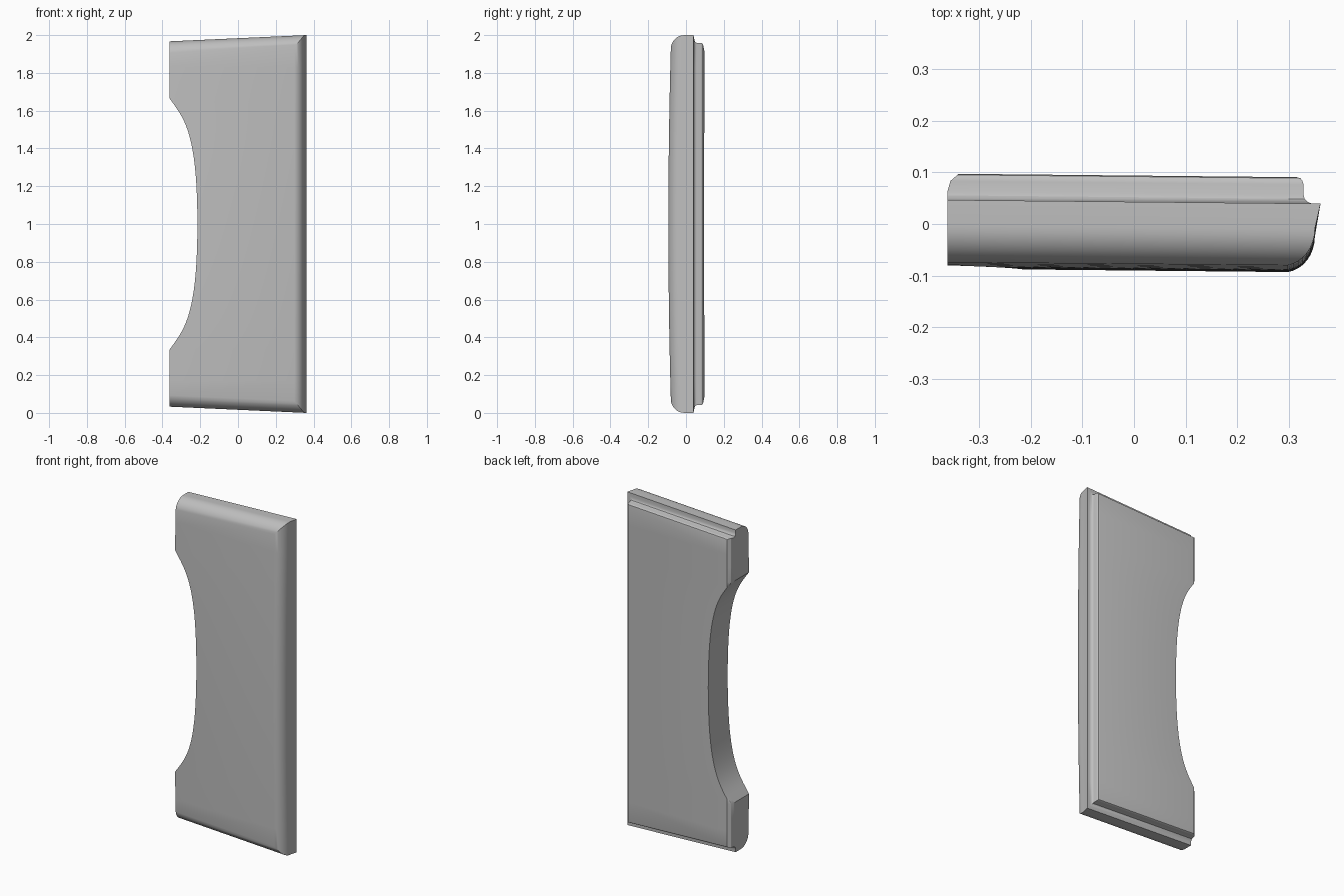
import bpy
import bmesh
import math
from mathutils import Vector
from mathutils.geometry import interpolate_bezier

cube = bpy.data.objects.get("Cube")
if cube:
    bpy.data.objects.remove(cube, do_unlink=True)

LEFT, RIGHT, TAPER = -0.362, 0.362, 0.033

# Material
gray = bpy.data.materials.new("plain gray")
gray.use_nodes = True
color = (0.52, 0.52, 0.52, 1)
gray.diffuse_color = color
gray.node_tree.nodes["Principled BSDF"].inputs["Base Color"].default_value = color

# Edge profile from front to back: side inset, end inset, depth
profile = []
for i in range(9):
    a = math.radians(8 + 82 * i / 8)
    profile.append((0.072 - 0.061 * math.sin(a), 0.07 - 0.07 * math.sin(a),
                    -0.021 - 0.07 * math.cos(a)))
profile += [(0.0, 0.0, 0.043), (0.016, 0.018, 0.043), (0.025, 0.028, 0.046),
            (0.031, 0.036, 0.052), (0.033, 0.039, 0.060), (0.033, 0.039, 0.080),
            (0.035, 0.041, 0.087), (0.039, 0.045, 0.092), (0.046, 0.052, 0.094)]

# Handhold cutout: half of the curved left side, as (x, height from middle)
curve = interpolate_bezier(Vector((-0.215, 0)), Vector((-0.215, 0.5)),
                           Vector((-0.29, 0.56)), Vector((LEFT, 0.665)), 20)
half = [(p.x, p.y) for p in curve] + [(LEFT, 0.75), (LEFT, 0.83)]


def end_height(x, inset):
    """Half height of the tapered panel at x."""
    return 1 - TAPER * (RIGHT - x) / (RIGHT - LEFT) - inset


def place(x, h, depth):
    """Slight tilt of the panel and crown of its front."""
    crown = 0.015 * h * h if depth < -0.02 else 0
    return (x, depth - 0.01 * x + crown, 1 + h)


def ring(bm, side, end, depth):
    """Matching rows of left and right points, bottom to top."""
    back_edge = LEFT + max(0, depth - 0.075) * 1.15
    right = RIGHT - side
    rows = [(max(x, back_edge), h, h) for x, h in half]
    rows.append((back_edge, end_height(back_edge, end), end_height(right, end)))
    rows = [(x, -a, -b) for x, a, b in reversed(rows[1:])] + rows
    return ([bm.verts.new(place(x, a, depth)) for x, a, b in rows],
            [bm.verts.new(place(right, b, depth)) for x, a, b in rows])


# Panel: rings lofted from front to back, capped with strips
bm = bmesh.new()
rings = [ring(bm, *p) for p in profile]
for (l0, r0), (l1, r1) in zip(rings, rings[1:]):
    loop0, loop1 = l0 + r0[::-1], l1 + r1[::-1]
    n = len(loop0)
    for i in range(n):
        j = (i + 1) % n
        bm.faces.new((loop0[i], loop0[j], loop1[j], loop1[i]))
for left, right in (rings[0], rings[-1]):
    for i in range(len(left) - 1):
        bm.faces.new((left[i], right[i], right[i + 1], left[i + 1]))
bmesh.ops.recalc_face_normals(bm, faces=bm.faces)

mesh = bpy.data.meshes.new("panel")
bm.to_mesh(mesh)
bm.free()
mesh.materials.append(gray)
panel = bpy.data.objects.new("panel", mesh)
bpy.context.collection.objects.link(panel)

bpy.ops.object.select_all(action="DESELECT")
panel.select_set(True)
bpy.context.view_layer.objects.active = panel
bpy.ops.object.shade_smooth_by_angle(angle=math.radians(32))
